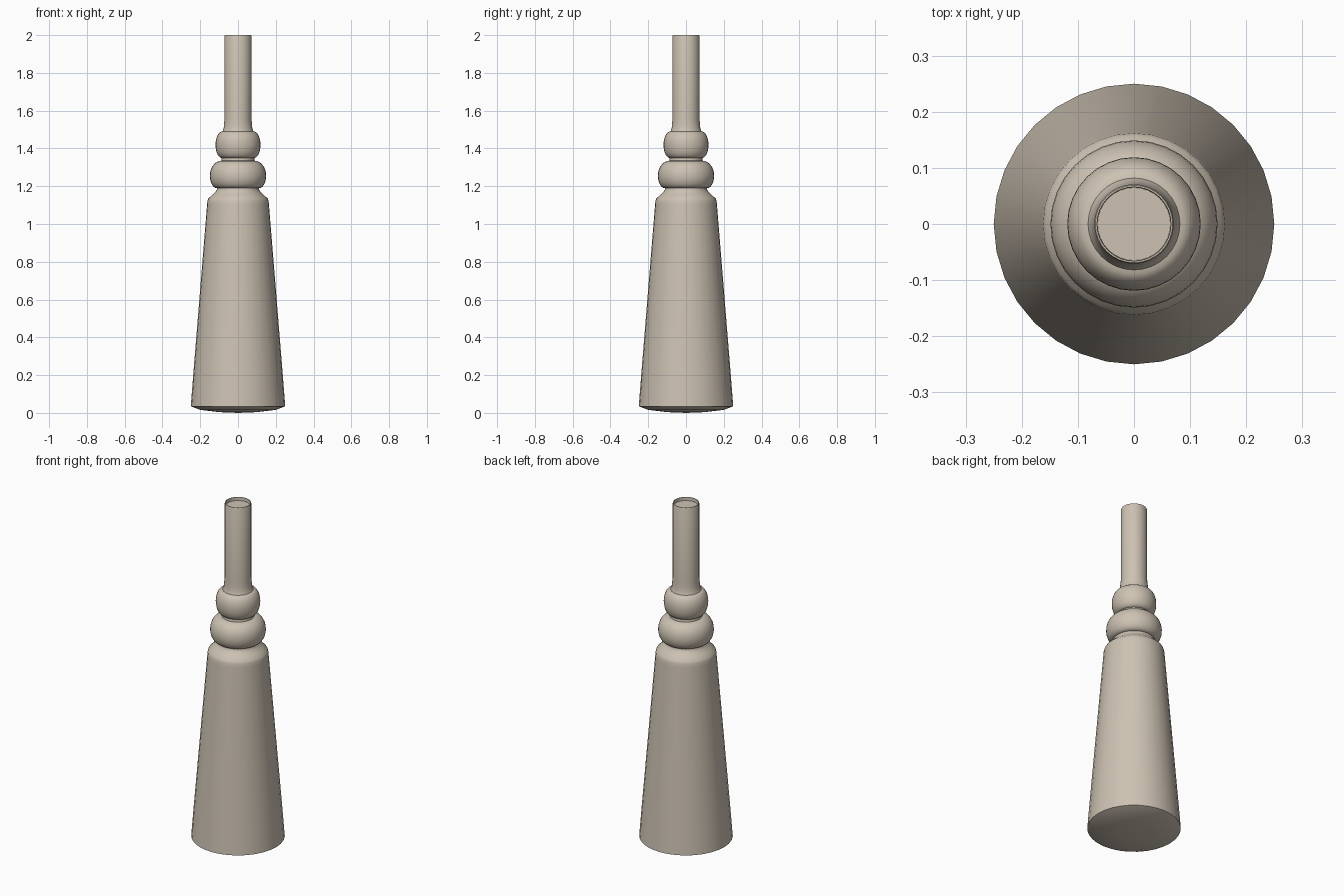
import bpy, bmesh, math

if "Cube" in bpy.data.objects:
    bpy.data.objects.remove(bpy.data.objects["Cube"])

SIDES = 32

clay = bpy.data.materials.new("warm_beige")
clay.diffuse_color = (0.61, 0.54, 0.45, 1)
clay.use_nodes = True
clay.node_tree.nodes["Principled BSDF"].inputs["Base Color"].default_value = clay.diffuse_color


def lathe(name, profile, angle=40):
    """Spin a (radius, height) profile about z; zero radius closes to a point."""
    bm = bmesh.new()
    rings = []
    for r, z in profile:
        if r == 0:
            rings.append([bm.verts.new((0, 0, z))] * SIDES)
        else:
            rings.append([bm.verts.new((r * math.cos(2 * math.pi * i / SIDES),
                                        r * math.sin(2 * math.pi * i / SIDES), z))
                          for i in range(SIDES)])
    for a, b in zip(rings, rings[1:]):
        for i in range(SIDES):
            j = (i + 1) % SIDES
            bm.faces.new(dict.fromkeys((a[i], a[j], b[j], b[i])))
    bmesh.ops.recalc_face_normals(bm, faces=bm.faces)
    me = bpy.data.meshes.new(name)
    bm.to_mesh(me)
    bm.free()
    me.materials.append(clay)
    ob = bpy.data.objects.new(name, me)
    bpy.context.collection.objects.link(ob)
    bpy.context.view_layer.objects.active = ob
    ob.select_set(True)
    bpy.ops.object.shade_smooth_by_angle(angle=math.radians(angle))
    ob.select_set(False)
    return ob


def bulge(radius, z_mid, r_low, z_low, r_high, z_high, steps=7):
    """Rounded bead: quarter ellipse up to the widest point, then one back in."""
    pts = []
    for i in range(steps + 1):
        t = math.pi / 2 * i / steps
        pts.append((r_low + (radius - r_low) * math.sin(t),
                    z_mid - (z_mid - z_low) * math.cos(t)))
    for i in range(1, steps + 1):
        t = math.pi / 2 * i / steps
        pts.append((r_high + (radius - r_high) * math.cos(t),
                    z_mid + (z_high - z_mid) * math.sin(t)))
    return pts


# tapered body with a gently domed underside and a rounded shoulder
base = [(0, 0), (0.10, 0.004), (0.20, 0.016), (0.25, 0.035)]
body = [(0.238, 0.19), (0.164, 1.10), (0.162, 1.122), (0.157, 1.135),
        (0.135, 1.155), (0.118, 1.172), (0.112, 1.182)]

# two stacked beads
lower_bead = bulge(0.149, 1.255, 0.112, 1.19, 0.088, 1.335)
upper_bead = bulge(0.119, 1.42, 0.086, 1.35, 0.082, 1.49)

# straight neck with a shallow recess in the top
neck = [(0.076, 1.505), (0.074, 1.53), (0.071, 1.56), (0.071, 1.995),
        (0.069, 2.0), (0.066, 2.0), (0.065, 1.98), (0, 1.98)]

lathe("bottle", base + body + lower_bead + upper_bead + neck)
